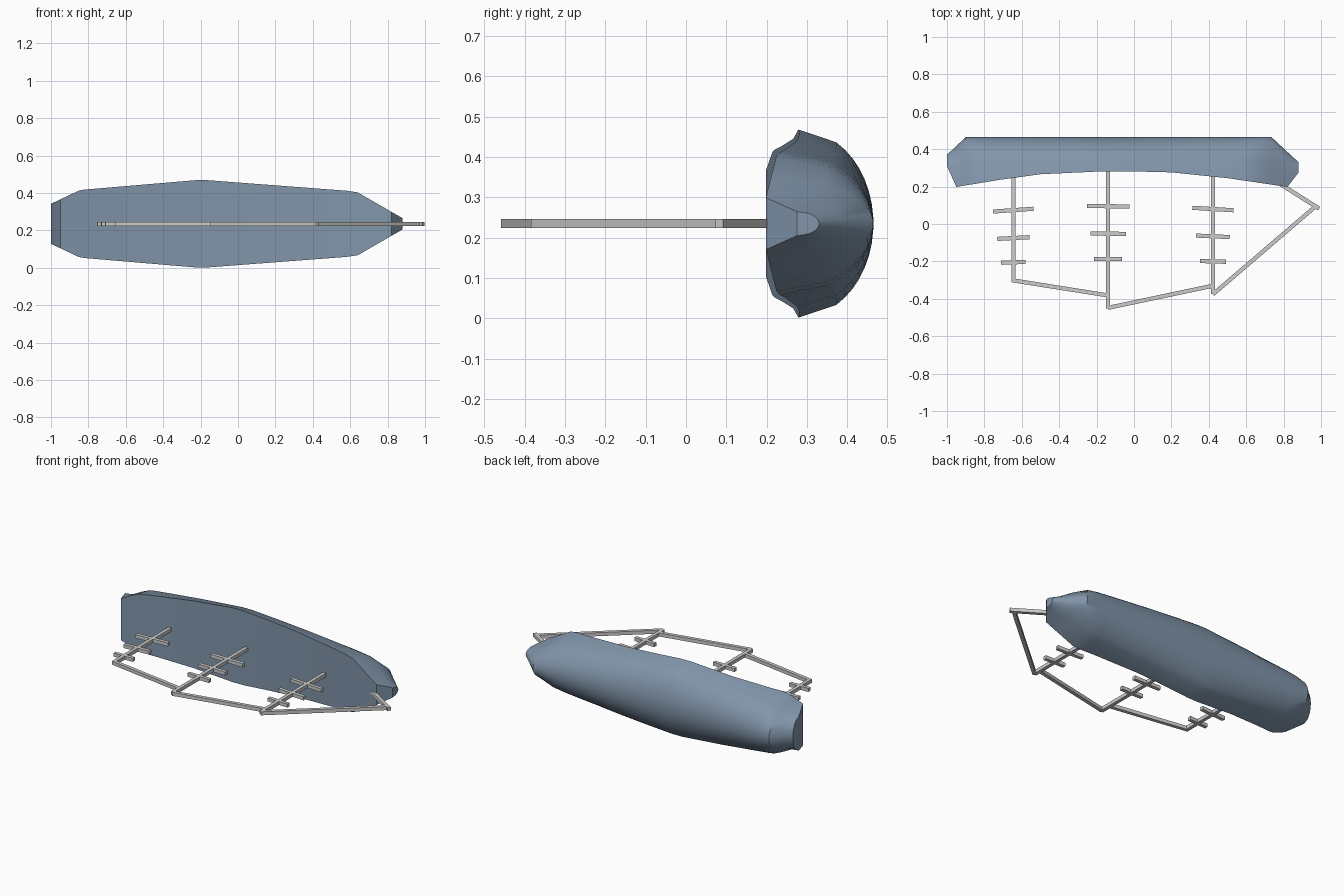
import bpy, bmesh, math
from mathutils import Vector, Matrix

if "Cube" in bpy.data.objects:
    bpy.data.objects.remove(bpy.data.objects["Cube"])

ZC = 0.235  # the ship lies on its side, symmetric about this height


def lerp(table, x):
    for (x0, v0), (x1, v1) in zip(table, table[1:]):
        if x <= x1:
            return v0 + (v1 - v0) * (x - x0) / (x1 - x0)
    return table[-1][1]


def new_object(name, bm):
    bmesh.ops.recalc_face_normals(bm, faces=bm.faces)
    me = bpy.data.meshes.new(name)
    bm.to_mesh(me)
    bm.free()
    ob = bpy.data.objects.new(name, me)
    bpy.context.collection.objects.link(ob)
    return ob


def bar(name, a, b, t=0.022):
    """Square spar in the plane z = ZC between two (x, y) points."""
    a, b = Vector((*a, ZC)), Vector((*b, ZC))
    d = b - a
    bm = bmesh.new()
    bmesh.ops.create_cube(bm, size=1)
    m = (Matrix.Translation((a + b) / 2)
         @ Matrix.Rotation(math.atan2(d.y, d.x), 4, 'Z')
         @ Matrix.Diagonal((d.length, t, t, 1)))
    bmesh.ops.transform(bm, matrix=m, verts=bm.verts)
    return new_object(name, bm)


# Hull: half-elliptical sections lofted along x
half_width = [(-1, .107), (-.85, .178), (-.82, .183), (-.23, .233), (-.16, .233),
              (.58, .177), (.64, .168), (.88, .03)]
deck_y = [(-1, .31), (-.95, .198), (-.72, .236), (-.5, .266), (-.2, .28), (0, .281),
          (.2, .276), (.5, .245), (.82, .198), (.88, .275)]
keel_y = [(-1, .37), (-.9, .465), (.735, .465), (.88, .33)]
stations = sorted({x for tab in (half_width, deck_y, keel_y) for x, _ in tab})
angles = [0, 30] + list(range(38, 143, 8)) + [150, 180]

bm = bmesh.new()
rings = []
for x in stations:
    w, d, k = lerp(half_width, x), lerp(deck_y, x), lerp(keel_y, x)
    rings.append([bm.verts.new((x, d + (k - d) * math.sin(math.radians(a)),
                                ZC + w * math.cos(math.radians(a)))) for a in angles])
n = len(angles)
for r0, r1 in zip(rings, rings[1:]):
    for i in range(n):  # the last step closes the flat deck
        j = (i + 1) % n
        bm.faces.new((r0[i], r0[j], r1[j], r1[i]))
bm.faces.new(rings[0])
bm.faces.new(rings[-1])
hull = new_object("hull", bm)
mat = bpy.data.materials.new("hull_blue_grey")
mat.diffuse_color = (0.22, 0.30, 0.40, 1)
mat.use_nodes = True
mat.node_tree.nodes["Principled BSDF"].inputs["Base Color"].default_value = mat.diffuse_color
hull.data.materials.append(mat)
bpy.context.view_layer.objects.active = hull
hull.select_set(True)
bpy.ops.object.shade_smooth_by_angle(angle=math.radians(30))

# Masts with three yards each: x, deck y, top y, tilt, (yard y, half length)
masts = [
    ("mizzen", -.645, .27, -.31, .07, ((.074, .108), (-.075, .086), (-.205, .065))),
    ("main", -.138, .30, -.452, -.01, ((.095, .113), (-.052, .094), (-.187, .075))),
    ("fore", .422, .27, -.375, -.06, ((.08, .11), (-.066, .09), (-.2, .07))),
]
for name, x, y0, y1, tilt, yards in masts:
    bar(name + "_mast", (x, y0), (x, y1))
    for i, (y, h) in enumerate(yards):
        s = tilt * h * (1 - .25 * i)
        bar(f"{name}_yard_{i + 1}", (x - h, y - s), (x + h, y + s))

# Stays between the mastheads and the bowsprit
bar("rear_stay", (-.65, -.301), (-.138, -.382))
bar("middle_stay", (-.138, -.448), (.422, -.33))
bar("fore_stay", (.422, -.376), (.975, .098))
bar("bowsprit", (.78, .215), (.99, .082))
